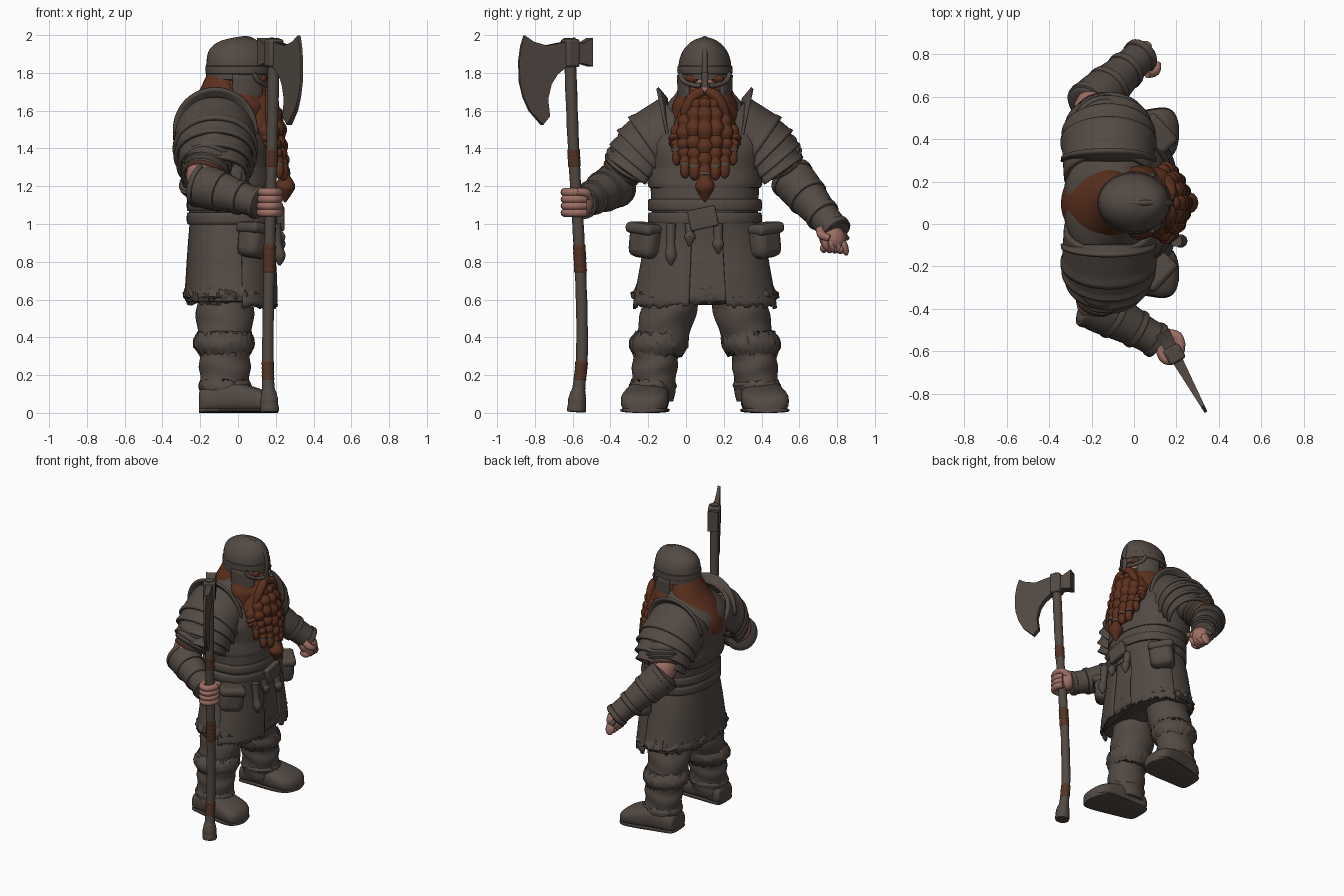
import bpy, bmesh, random
from math import sin, cos, pi, radians, copysign
from mathutils import Vector, Matrix, Euler
random.seed(4)
MID = 0.1  # the body's plane of symmetry in y; the figure looks towards +x

def material(name, rgb):
    m = bpy.data.materials.new(name)
    m.diffuse_color = (*rgb, 1)
    return m
GREY = material("grey_leather_and_steel", (0.085, 0.067, 0.056))
HAIR = material("red_brown_hair", (0.105, 0.03, 0.013))
SKIN = material("skin", (0.34, 0.16, 0.13))
WRAP = material("brown_wrap", (0.085, 0.033, 0.018))

def finish(name, bm, mat, thick=0, bevel=0):
    bmesh.ops.recalc_face_normals(bm, faces=bm.faces)
    me = bpy.data.meshes.new(name)
    bm.to_mesh(me)
    bm.free()
    me.materials.append(mat)
    ob = bpy.data.objects.new(name, me)
    bpy.context.collection.objects.link(ob)
    if thick:
        ob.modifiers.new("thickness", 'SOLIDIFY').thickness = thick
    if bevel:
        b = ob.modifiers.new("bevel", 'BEVEL')
        b.width, b.segments = bevel, 3

def curve(pts, v):  # smooth interpolation through a list of tuples
    n = len(pts) - 1
    i = min(int(v * n), n - 1)
    t = v * n - i
    p = (pts[max(0, min(n, i + k))] for k in (-1, 0, 1, 2))
    return [0.5 * (2*b + (c-a)*t + (2*a-5*b+4*c-d)*t*t + (3*b-a-3*c+d)*t**3) for a, b, c, d in zip(*p)]

def sheet(name, f, nu, nv, mat, closed=False, thick=0):  # surface from f(u, v)
    bm = bmesh.new()
    cols = nu if closed else nu + 1
    g = [[bm.verts.new(f(i / nu, j / nv)) for i in range(cols)] for j in range(nv + 1)]
    for j in range(nv):
        for i in range(nu):
            k = (i + 1) % cols
            bm.faces.new((g[j][i], g[j][k], g[j+1][k], g[j+1][i]))
    if closed:
        bm.faces.new(g[0])
        bm.faces.new(g[-1])
    finish(name, bm, mat, thick)

def sgnpow(a, p):
    return copysign(abs(a) ** p, a)

def loft(name, rings, mat, nu=40, nv=24, jag=0, power=2, folds=0, cy=MID):
    def f(u, v):  # ovals (cx, z, rx, ry); jag makes ragged fur
        cx, z, rx, ry, *off = curve(rings, v)
        a = 2 * pi * u
        k = 1 + folds * sin(v * 17 + 1.3 * sin(2 * a)) + random.uniform(-.03, .03) * bool(jag)
        z += random.uniform(-jag, jag) * (1 if v in (0, 1) else .3)
        y = MID + (off[0] if off else 0)
        return (cx + k * rx * sgnpow(cos(a), 2 / power), y + k * ry * sgnpow(sin(a), 2 / power), z)
    sheet(name, f, nu, nv, mat, True)

def tube(name, pts, mat, nu=14, nv=20, waves=0, amp=0):  # limb through (x, y, z, r)
    d0 = Vector(pts[-1][:3]) - Vector(pts[0][:3])
    ref = Vector([float(i == min(range(3), key=lambda k: abs(d0[k]))) for i in range(3)])
    def f(u, v):
        p = curve(pts, v)
        d = Vector(curve(pts, min(1, v + .01))[:3]) - Vector(curve(pts, max(0, v - .01))[:3])
        n = d.cross(ref).normalized()
        r = p[3] * (1 + amp * (abs(sin(waves * pi * v)) - .6))
        return Vector(p[:3]) + r * (n * cos(2*pi*u) + d.cross(n).normalized() * sin(2*pi*u))
    sheet(name, f, nu, nv, mat, True)

def solid(name, loc, size, mat, rot=(0, 0, 0), bevel=0):  # ball, or rounded box if bevel is given
    bm = bmesh.new()
    if bevel:
        bmesh.ops.create_cube(bm, size=1)
    else:
        bmesh.ops.create_uvsphere(bm, u_segments=28, v_segments=18, radius=1)
    bm.transform(Matrix.LocRotScale(Vector(loc), Euler(rot), Vector(size)))
    finish(name, bm, mat, 0, bevel)

# torso, belts and skirt
loft("torso", [(-.03, .96, .225, .28), (-.035, 1.15, .23, .285), (-.055, 1.3, .24, .3), (-.08, 1.42, .25, .33),
               (-.105, 1.55, .21, .28), (-.09, 1.65, .13, .19), (-.05, 1.73, .08, .12)], GREY, 56, 30, power=2.3)
loft("breastplate_edge", [(-.045, 1.19, .23, .285), (-.045, 1.2, .245, .3), (-.055, 1.25, .247, .305),
                          (-.06, 1.32, .24, .3)], GREY, 56, 8, power=2.3)
for z in (1.03, 1.1):
    loft("belt", [(-.03, z + h, rx, ry) for h, rx, ry in ((-.032, .225, .28), (-.026, .24, .3), (.026, .24, .3),
                  (.032, .225, .28))], GREY, 56, 9, power=2.3)
SKIRT = [(-.03, 1.02, .225, .285), (-.04, .9, .225, .315), (-.04, .75, .235, .345), (-.04, .6, .24, .375)]
loft("skirt", SKIRT + [(-.04, .61, .2, .33), (-.05, .68, .1, .2)], GREY, 64, 30, power=2.3)
loft("skirt_fur_hem", [(-.04, .67, .232, .355), (-.04, .64, .245, .38), (-.04, .61, .245, .382),
                       (-.04, .585, .225, .35)], GREY, 110, 5, jag=.018, power=2.3)
for a0, a1 in ((-78, -10), (14, 78)):
    def panel(u, v):
        cx, z, rx, ry = curve(SKIRT, v)
        a = radians(a0 + (a1 - a0) * u)
        return (cx + (rx + .014) * sgnpow(cos(a), .87), MID + (ry + .014) * sgnpow(sin(a), .87),
                z - .03 * v + random.uniform(-.02, .01) * (v == 1))
    sheet("skirt_front_panel", panel, 36, 14, GREY, thick=.015)
solid("buckle", (.225, .09, 1.03), (.04, .15, .11), GREY, (radians(12), 0, 0), .01)
for y, z0, z1 in ((-.08, .78, 1.0), (.02, .88, 1.0), (.17, .84, 1.0)):
    tube("hanging_strap", [(.2, y, z1, .028), (.21, y, (z0 + z1) / 2, .024), (.22, y, z0 + .05, .032),
                           (.22, y, z0, .006)], GREY, 10, 12)
# both sides: pouches, legs, boots, shoulder armour
FOOT = [(-.205, .05, .09), (-.19, .09, .13), (-.06, .108, .17), (.06, .122, .145), (.15, .12, .115),
        (.195, .085, .085), (.212, .03, .05)]
PLATES = [(.2, 1.46, 35, .21, .19, -.1, .11), (.27, 1.41, 45, .205, .185, -.06, .08),
          (.31, 1.36, 50, .19, .175, -.05, .08), (.335, 1.32, 55, .17, .16, -.05, .08)]
for s in (-1, 1):
    Y = lambda d: MID + s * d
    side = lambda rings: [(x, z, rx, ry, s * d) for x, d, z, rx, ry in rings]
    solid("pouch", (.09, Y(.31), .91), (.14, .17, .18), GREY, (s * .12, 0, s * .75), .045)
    solid("pouch_flap", (.097, Y(.313), .975), (.15, .182, .06), GREY, (s * .12, 0, s * .75), .025)
    loft("trouser_leg", side([(-.06, .16, .8, .14, .15), (-.065, .175, .62, .15, .15), (-.07, .2, .5, .15, .145),
                              (-.07, .23, .38, .14, .14), (-.07, .25, .3, .12, .12)]), GREY, 36, 30, folds=.035)
    loft("boot_shaft", side([(-.07, .25, .38, .135, .13), (-.07, .262, .28, .135, .12), (-.07, .27, .18, .132, .118),
                             (-.075, .28, .06, .125, .115)]), GREY, 36, 24, folds=.03)
    loft("boot_fur_cuff", side([(-.07, .232, .425, .14, .138), (-.075, .24, .39, .158, .155),
                                (-.075, .245, .35, .16, .155), (-.07, .25, .305, .13, .128)]), GREY, 80, 6, jag=.014)
    loft("ankle_fur", side([(-.07, .275, .17, .128, .112), (-.07, .275, .145, .14, .126),
                            (-.07, .28, .11, .128, .114)]), GREY, 70, 4, jag=.01)
    for name, wide, flat in (("boot_foot", 1, 0), ("boot_sole", 1.03, .028)):
        def foot(u, v):
            x, w, h = curve(FOOT, v)
            return (x, Y(.3 + .12 * (x + .05)) + wide * w * sgnpow(cos(2*pi*u), .75),
                    (flat or h) * (.5 + .5 * sgnpow(sin(2*pi*u), .65)))
        sheet(name, foot, 28, 24, GREY, True)
    for d, z, al, rx, rn, e0, e1 in PLATES:
        al = radians(al)
        def plate(u, v):
            t = radians(-28 + 236 * u)
            e, k = e0 + (e1 - e0) * v, 1 + .05 * v + (.03 if v > .8 else 0)
            n = k * rn * sin(t)
            return (-.12 + k * rx * cos(t), Y(d + cos(al) * e + sin(al) * n), z - sin(al) * e + cos(al) * n)
        sheet("shoulder_plate", plate, 36, 10, GREY, thick=.022)
    def collar(u, v):
        t, r = radians(-15 + 200 * u), .165 + .06 * v
        return (-.12 + r * cos(t), Y(.195 + .05 * v * sin(t)), 1.5 + r * sin(t))
    sheet("shoulder_collar", collar, 28, 4, GREY, thick=.016)
# hair, head and helmet
loft("back_hair", [(-.07, 1.8, .09, .1), (-.09, 1.7, .12, .15), (-.12, 1.6, .165, .185), (-.155, 1.5, .185, .195),
                   (-.16, 1.42, .175, .17), (-.15, 1.36, .12, .12)], HAIR, folds=.01)
loft("neck_hair", [(0, 1.76, .13, .125), (.01, 1.68, .14, .15), (.01, 1.6, .15, .18), (0, 1.5, .14, .19)], HAIR, folds=.02)
solid("face", (.05, MID, 1.745), (.105, .105, .11), SKIN)
loft("helmet_dome", [(0, 1.765, .168, .141), (0, 1.86, .167, .137), (0, 1.925, .15, .111), (.01, 1.97, .1, .064),
                     (.02, 1.99, .01, .01)], GREY, 40, 20)
loft("helmet_rim", [(0, z, r, r - .027) for z, r in ((1.795, .16), (1.797, .172), (1.835, .172), (1.838, .16))], GREY, 40, 6)
tube("helmet_crest", [(.172, MID, 1.8, .016), (.155, MID, 1.9, .014), (.07, MID, 1.976, .013), (0, MID, 1.978, .012),
                      (-.1, MID, 1.95, .011), (-.155, MID, 1.86, .011)], GREY, 10, 24)
solid("nose_guard", (.163, MID, 1.765), (.03, .034, .1), GREY, bevel=.01)
solid("nose", (.152, MID, 1.715), (.028, .028, .024), SKIN)
for s in (-1, 1):
    solid("eye_shadow", (.13, MID + s * .062, 1.77), (.025, .04, .024), HAIR)
    tube("eye_guard", [(.165, MID + s * .02, 1.735, .012), (.15, MID + s * .06, 1.735, .013),
                       (.105, MID + s * .115, 1.76, .014), (.085, MID + s * .13, 1.8, .012)], GREY, 10, 12)
    def cheek(u, v):
        a = radians(38 + 62 * u)
        return (.165 * cos(a), MID + s * (.148 - .004 * v) * sin(a), 1.79 - v * (.11 + .04 * sin(pi * u)))
    sheet("cheek_guard", cheek, 14, 8, GREY, thick=.014)
    tube("moustache", [(.165, MID + s * .01, 1.7, .024), (.17, MID + s * .055, 1.68, .03),
                       (.165, MID + s * .1, 1.61, .026), (.15, MID + s * .13, 1.52, .008)], HAIR, 12, 16)
# beard mass, plaits and their rings
loft("beard", [(.07, 1.73, .07, .08), (.09, 1.65, .1, .115), (.1, 1.55, .115, .155), (.115, 1.44, .11, .165),
               (.15, 1.35, .09, .13), (.18, 1.27, .05, .07)], HAIR, 60, 24, folds=.03)
for d, z0, z1, r in ((0, 1.66, 1.22, .04), (-.055, 1.66, 1.26, .036), (.055, 1.66, 1.26, .036), (-.105, 1.63, 1.27, .034),
                     (.105, 1.63, 1.27, .034), (-.15, 1.58, 1.34, .03), (.15, 1.58, 1.34, .03)):
    x = .2 - 2.6 * d * d
    path = [(x - .03, MID + d * .7, z0, r * .8), (x, MID + d, z0 - .1, r * 1.1),
            (x + .02, MID + d * 1.05, (z0 + z1) / 2 - .03, r), (x + .04, MID + d, z1 + .07, r * .8),
            (x + .045, MID + d, z1, r * .45)]
    tube("beard_plait", path, HAIR, 14, 44, 7, .4)
    for v in (.36, .82):
        tube("beard_ring", [(*curve(path, w)[:3], r * .9) for w in (v - .02, v + .02)], GREY, 14, 3)
    solid("plait_tip", (x + .047, MID + d, z1 + .015), (r * .8, r * .8, .045), HAIR)
tube("beard_tip", [(.248, MID, 1.25, .03), (.25, MID, 1.2, .053), (.25, MID, 1.16, .035), (.25, MID, 1.115, .004)], HAIR)
# arms: sleeve, bare elbow, bracer with bands
for sh, el, b0, b1 in (((-.12, -.22, 1.45), (-.18, -.36, 1.25), (-.18, -.385, 1.2), (.11, -.55, 1.11)),
                       ((-.12, .42, 1.45), (-.19, .54, 1.29), (-.19, .575, 1.225), (.035, .795, .96))):
    sh, el, b0, b1 = map(Vector, (sh, el, b0, b1))
    S = lambda t, r: (*sh.lerp(el, t), r)
    P = lambda t, r: (*b0.lerp(b1, t), r)
    tube("sleeve", [S(0, .13), S(.5, .13), S(.75, .122), S(.92, .095)], GREY, 24, 20, 5, .08)
    tube("sleeve_trim", [S(.84, .095), S(.88, .106), S(.93, .104), S(.96, .09)], WRAP, 24, 6)
    tube("bare_elbow", [S(.75, .09), (*el, .094), P(.2, .085)], SKIN, 20, 12)
    tube("bracer", [P(-.14, .08), P(-.1, .112), P(.1, .115), P(.4, .1), P(.75, .082), P(1, .078), P(1.03, .06)], GREY, 24, 30)
    for t, r in ((-.06, .12), (.3, .11), (.66, .093), (.97, .086)):
        tube("bracer_band", [P(t - .05, r * .85), P(t - .04, r), P(t + .04, r), P(t + .05, r * .85)], GREY, 24, 6)
# hand closed on the axe, and the free fist with its back plate
solid("gripping_palm", (.15, -.55, 1.12), (.055, .06, .075), SKIN)
tube("gripping_thumb", [(.16, -.52, 1.13, .026), (.205, -.53, 1.165, .024), (.225, -.58, 1.17, .02)], SKIN, 10, 8)
solid("fist", (.045, .775, .925), (.062, .068, .075), SKIN, (.6, 0, 0))
solid("hand_plate", (.035, .825, .945), (.08, .025, .075), GREY, (.65, 0, -.5), .01)
tube("fist_thumb", [(.06, .71, .97, .024), (.1, .72, .94, .023), (.11, .76, .925, .018)], SKIN, 10, 8)
for i in range(4):
    tube("gripping_finger", [(.168 + .05 * cos(a), -.582 + .06 * sin(a), 1.06 + .036 * i, .023)
                             for a in (radians(q) for q in (170, 240, 300, 360, 415))], SKIN, 10, 14)
    solid("fist_finger", (.08 - .01 * i, .735 + .034 * i, .905 - .008 * i), (.034, .021, .05), SKIN, (.3, 0, 0))
    solid("fist_knuckle", (.05, .73 + .03 * i, .872 - .002 * i), (.04, .02, .025), SKIN)
# axe: curved shaft with wraps, blade cut from an outline
SHAFT = [(.168, -.58, .005, .05), (.165, -.575, .08, .046), (.16, -.565, .15, .033), (.158, -.55, .33, .031),
         (.163, -.555, .66, .03), (.17, -.572, 1.0, .03), (.178, -.592, 1.33, .03), (.185, -.606, 1.66, .031),
         (.19, -.617, 1.985, .032)]
SAMPLES = [curve(SHAFT, i / 200) for i in range(201)]
tube("axe_shaft", SHAFT, GREY, 14, 60, 14, .06)
for z0, z1 in ((.17, .28), (.73, .9), (1.3, 1.4)):
    tube("shaft_wrap", [(*p[:3], .033) for p in SAMPLES if z0 < p[2] < z1], WRAP, 14, 14, 5, .1)
OUTLINE = [(-.51, 1.985), (-.56, 1.955), (-.64, 1.965), (-.745, 1.945), (-.81, 1.965), (-.857, 1.998), (-.875, 1.94),
           (-.886, 1.86), (-.882, 1.75), (-.862, 1.67), (-.83, 1.6), (-.763, 1.525), (-.728, 1.57), (-.738, 1.66),
           (-.72, 1.74), (-.69, 1.79), (-.645, 1.83), (-.56, 1.85), (-.51, 1.835)]
bm = bmesh.new()
faces = [[bm.verts.new((.19 - .55 * (y + .615) + .877 * h, y + .48 * h, z)) for y, z in OUTLINE
          for h in [q * (.007 + .028 * (y + .886) / .376)]] for q in (-1, 1)]
for loop in faces + [[faces[0][i-1], faces[0][i], faces[1][i], faces[1][i-1]] for i in range(len(OUTLINE))]:
    bm.faces.new(loop)
finish("axe_blade", bm, GREY)
solid("axe_socket", (.19, -.613, 1.905), (.085, .08, .15), GREY, (0, 0, radians(29)), .015)
# smooth shading that keeps hard edges
bpy.ops.object.select_all(action='SELECT')
bpy.context.view_layer.objects.active = bpy.context.selected_objects[0]
bpy.ops.object.shade_smooth_by_angle(angle=radians(40))
